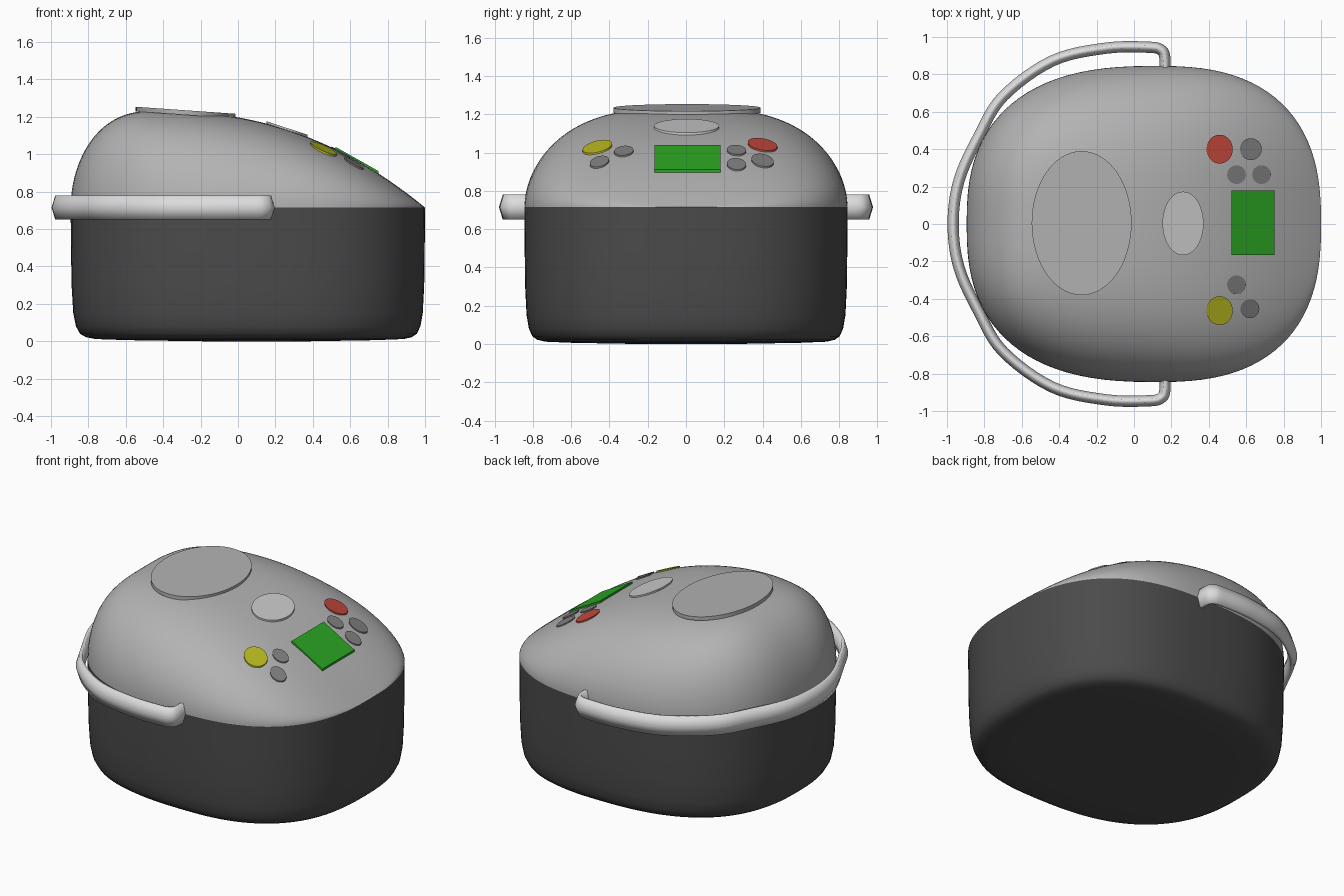
import bpy, bmesh, math
from mathutils import Vector, Matrix

if "Cube" in bpy.data.objects:
    bpy.data.objects.remove(bpy.data.objects["Cube"])

CX, LEFT, RIGHT, HALF_Y, N = 0.12, 1.015, 0.88, 0.845, 2.55   # rounded plan outline
SEAM, PEAK_X, PEAK_Z = 0.715, -0.45, 1.232
SEG = 96


def material(name, r, g, b):
    m = bpy.data.materials.new(name)
    m.diffuse_color = (r, g, b, 1)
    m.use_nodes = True
    m.node_tree.nodes["Principled BSDF"].inputs["Base Color"].default_value = m.diffuse_color
    return m


GREY = material("lid grey", 0.45, 0.45, 0.45)
DARK = material("body charcoal", 0.07, 0.07, 0.07)
PALE = material("handle pale grey", 0.72, 0.72, 0.72)
BADGE = material("badge light grey", 0.6, 0.6, 0.6)
BUTTON = material("button grey", 0.22, 0.22, 0.22)
GREEN = material("display green", 0.025, 0.38, 0.017)
RED = material("button red", 0.53, 0.065, 0.045)
YELLOW = material("button yellow", 0.48, 0.48, 0.015)


def make(name, bm, mat, angle=40):
    bmesh.ops.recalc_face_normals(bm, faces=bm.faces)
    me = bpy.data.meshes.new(name)
    bm.to_mesh(me)
    bm.free()
    me.materials.append(mat)
    ob = bpy.data.objects.new(name, me)
    bpy.context.collection.objects.link(ob)
    bpy.ops.object.select_all(action='DESELECT')
    ob.select_set(True)
    bpy.context.view_layer.objects.active = ob
    bpy.ops.object.shade_smooth_by_angle(angle=math.radians(angle))
    return ob


def outline(i, s):
    a = 2 * math.pi * i / SEG
    c, d = math.cos(a), math.sin(a)
    x = math.copysign(abs(c) ** (2 / N), c) * (RIGHT if c > 0 else LEFT)
    y = math.copysign(abs(d) ** (2 / N), d) * HALF_Y
    return CX + x * s, y * s


def lid_height(x, y):
    # centre-line profile: steep rounded back, long slope to the control side
    if x < PEAK_X:
        w = min(1, (PEAK_X - x) / (PEAK_X - CX + LEFT))
        h = (PEAK_Z - SEAM) * (1 - w ** 2.4) ** 0.52
    else:
        h = PEAK_Z - SEAM - 0.22 * (x - PEAK_X) ** 2.3
    # cross-section falls to the seam at the outline
    e = min(1, abs(x - CX) / (RIGHT if x > CX else LEFT))
    half = HALF_Y * (1 - e ** N) ** (1 / N)
    u = min(1, abs(y) / half) if half > 1e-6 else 0
    return SEAM + max(0, h) * (1 - u ** 3.2) ** 0.52


def loft(bm, rings, closed_path=False):
    for a, b in zip(rings, rings[1:]):
        n = len(a)
        for i in range(n):
            bm.faces.new((a[i], a[(i + 1) % n], b[(i + 1) % n], b[i]))


def shell(name, levels, z_of, tip_z, mat):
    bm = bmesh.new()
    rings = []
    for s, z in levels:
        ring = []
        for i in range(SEG):
            x, y = outline(i, s)
            ring.append(bm.verts.new((x, y, z if z is not None else z_of(x, y))))
        rings.append(ring)
    loft(bm, rings)
    tip = bm.verts.new((CX, 0, tip_z))
    last = rings[-1]
    for i in range(SEG):
        bm.faces.new((last[i], last[(i + 1) % SEG], tip))
    return make(name, bm, mat)


# Lower body
shell("body", [(1, SEAM), (0.998, 0.5), (0.995, 0.3), (0.986, 0.15), (0.972, 0.08),
               (0.95, 0.04), (0.92, 0.022), (0.87, 0.012), (0.7, 0.006), (0.3, 0.0)],
      None, 0.0, DARK)

# Domed lid
K = 40
shell("lid", [(1, SEAM)] + [(math.sin(math.pi / 2 * (1 - k / K)), None) for k in range(1, K)],
      lid_height, lid_height(CX, 0), GREY)


# Plates lying on the lid
def plate(name, x, y, rx, ry, mat, sides=40, rise=0.007, thick=0.025, slope=None, z=None):
    e = 0.02
    dx = slope if slope is not None else (lid_height(x + e, y) - lid_height(x - e, y)) / (2 * e)
    dy = 0 if slope is not None else (lid_height(x, y + e) - lid_height(x, y - e)) / (2 * e)
    top = z if z is not None else lid_height(x, y) + rise
    bm = bmesh.new()
    if sides == 4:
        pts = [(-rx, -ry), (rx, -ry), (rx, ry), (-rx, ry)]
    else:
        pts = [(rx * math.cos(2 * math.pi * i / sides), ry * math.sin(2 * math.pi * i / sides))
               for i in range(sides)]
    rings = [[bm.verts.new((x + px, y + py, top + dx * px + dy * py - t)) for px, py in pts]
             for t in (0, thick)]
    loft(bm, rings)
    for r in rings:
        bm.faces.new(r)
    return make(name, bm, mat, 30)


plate("steam_cover", -0.28, 0.005, 0.267, 0.385, GREY, 64, slope=-0.07, z=1.235)
plate("badge", 0.262, 0.003, 0.11, 0.17, BADGE, 48, rise=0.009)
plate("display", 0.635, 0.007, 0.115, 0.172, GREEN, 4, rise=0.009)
plate("red_button", 0.458, 0.4, 0.07, 0.077, RED)
plate("yellow_button", 0.458, -0.463, 0.07, 0.077, YELLOW)
for k, (x, y, r) in enumerate([(0.625, 0.4, 0.058), (0.548, 0.264, 0.05), (0.682, 0.264, 0.05),
                               (0.548, -0.325, 0.05), (0.62, -0.453, 0.05)]):
    plate(f"small_button_{k + 1}", x, y, r, r, BUTTON)

# Carrying handle: hexagonal section swept round the back
half = [(0.165, 0.8), (0.165, 0.89), (0.145, 0.93), (0.08, 0.945), (-0.15, 0.94), (-0.437, 0.872),
        (-0.7, 0.682), (-0.83, 0.468), (-0.935, 0.235)]
ctrl = [Vector(p) for p in half + [(-0.967, 0)] + [(x, -y) for x, y in reversed(half)]]
path = []
for i in range(len(ctrl) - 1):
    p0, p1, p2, p3 = ctrl[max(i - 1, 0)], ctrl[i], ctrl[i + 1], ctrl[min(i + 2, len(ctrl) - 1)]
    for j in range(6):
        t = j / 6
        path.append(0.5 * (2 * p1 + (p2 - p0) * t + (2 * p0 - 5 * p1 + 4 * p2 - p3) * t * t
                           + (3 * p1 - p0 - 3 * p2 + p3) * t ** 3))
path.append(ctrl[-1])
section = [(0.03, 0), (0.01, 0.065), (-0.01, 0.065), (-0.03, 0), (-0.01, -0.065), (0.01, -0.065)]
bm = bmesh.new()
rings = []
for i, p in enumerate(path):
    d = (path[min(i + 1, len(path) - 1)] - path[max(i - 1, 0)]).normalized()
    nrm = Vector((d.y, -d.x))
    rings.append([bm.verts.new((p.x + nrm.x * a, p.y + nrm.y * a, SEAM + b)) for a, b in section])
loft(bm, rings)
bm.faces.new(rings[0])
bm.faces.new(rings[-1])
make("handle", bm, PALE, 80)
